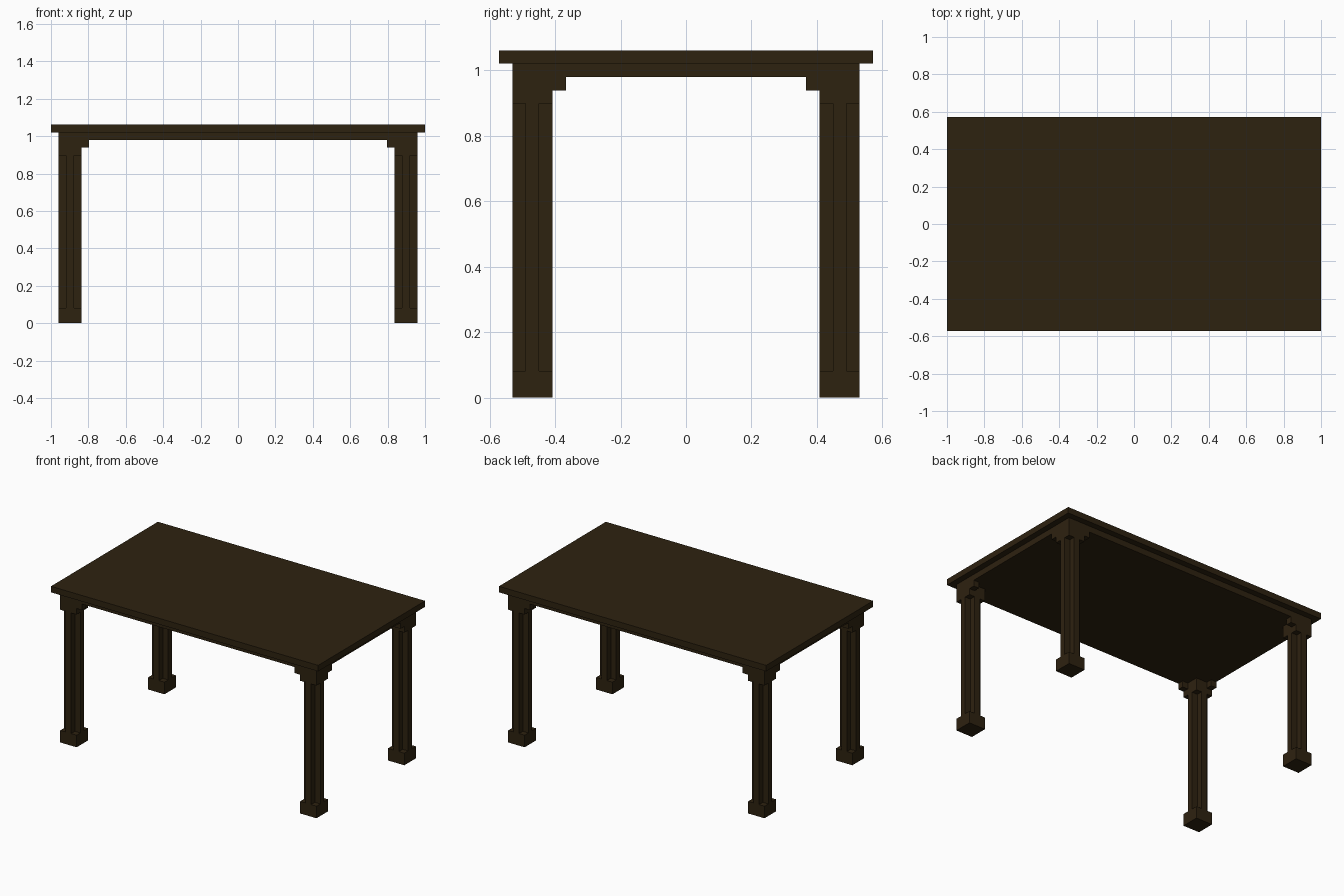
import bpy, bmesh
from mathutils import Vector

if "Cube" in bpy.data.objects:
    bpy.data.objects.remove(bpy.data.objects["Cube"])

U = 2 / 49                      # module: all sizes are whole multiples of this
HX, HY, H = 24.5, 14, 26        # half length, half width, height in modules

wood = bpy.data.materials.new("dark brown wood")
wood.diffuse_color = (0.027, 0.016, 0.005, 1)
wood.use_nodes = True
wood.node_tree.nodes["Principled BSDF"].inputs["Base Color"].default_value = wood.diffuse_color


def finish(bm, name):
    bmesh.ops.scale(bm, vec=(U, U, U), verts=bm.verts)
    bmesh.ops.recalc_face_normals(bm, faces=bm.faces)
    me = bpy.data.meshes.new(name)
    bm.to_mesh(me)
    bm.free()
    me.materials.append(wood)
    ob = bpy.data.objects.new(name, me)
    bpy.context.collection.objects.link(ob)
    return ob


def box(bm, lo, hi):
    lo, hi = Vector(lo), Vector(hi)
    verts = bmesh.ops.create_cube(bm, size=1)["verts"]
    for v in verts:
        v.co = Vector((v.co[i] * (hi[i] - lo[i]) + (lo[i] + hi[i]) / 2 for i in range(3)))


def mirror_four(bm):
    # repeat the front-right-corner geometry at all four corners
    for axis in "XY":
        bmesh.ops.mirror(bm, geom=bm.verts[:] + bm.edges[:] + bm.faces[:],
                         axis=axis, merge_dist=-1)


# Tabletop with the solid underlayer stepped in on its underside
bm = bmesh.new()
box(bm, (-HX, -HY, H - 1), (HX, HY, H))
bm.normal_update()
under = min(bm.faces, key=lambda f: f.normal.z)
bmesh.ops.inset_region(bm, faces=[under], thickness=1, use_even_offset=True)
new = bmesh.ops.extrude_face_region(bm, geom=[under])["geom"]
bmesh.ops.translate(bm, vec=(0, 0, -1),
                    verts=[g for g in new if isinstance(g, bmesh.types.BMVert)])
if under.is_valid:
    bmesh.ops.delete(bm, geom=[under], context='FACES')
finish(bm, "tabletop")

x1, y1 = HX - 1, HY - 1         # outer faces of the legs
x0, y0 = x1 - 3, y1 - 3         # inner faces of the legs

# Square feet
bm = bmesh.new()
box(bm, (x0, y0, 0), (x1, y1, 2))
mirror_four(bm)
finish(bm, "feet")

# Cross-shaped leg shafts
bm = bmesh.new()
cross = [(1, 0), (2, 0), (2, 1), (3, 1), (3, 2), (2, 2),
         (2, 3), (1, 3), (1, 2), (0, 2), (0, 1), (1, 1)]
low = [bm.verts.new((x0 + x, y0 + y, 2)) for x, y in cross]
high = [bm.verts.new((x0 + x, y0 + y, H - 4)) for x, y in cross]
for i in range(12):
    j = (i + 1) % 12
    bm.faces.new((low[i], low[j], high[j], high[i]))
mirror_four(bm)
finish(bm, "leg_shafts")

# Square blocks at the leg tops
bm = bmesh.new()
box(bm, (x0, y0, H - 4), (x1, y1, H - 2))
mirror_four(bm)
finish(bm, "leg_top_blocks")

# Small corner brackets flush with the outer sides
bm = bmesh.new()
box(bm, (x0 - 1, y1 - 1, H - 3), (x0, y1, H - 2))
box(bm, (x1 - 1, y0 - 1, H - 3), (x1, y0, H - 2))
mirror_four(bm)
finish(bm, "brackets")
